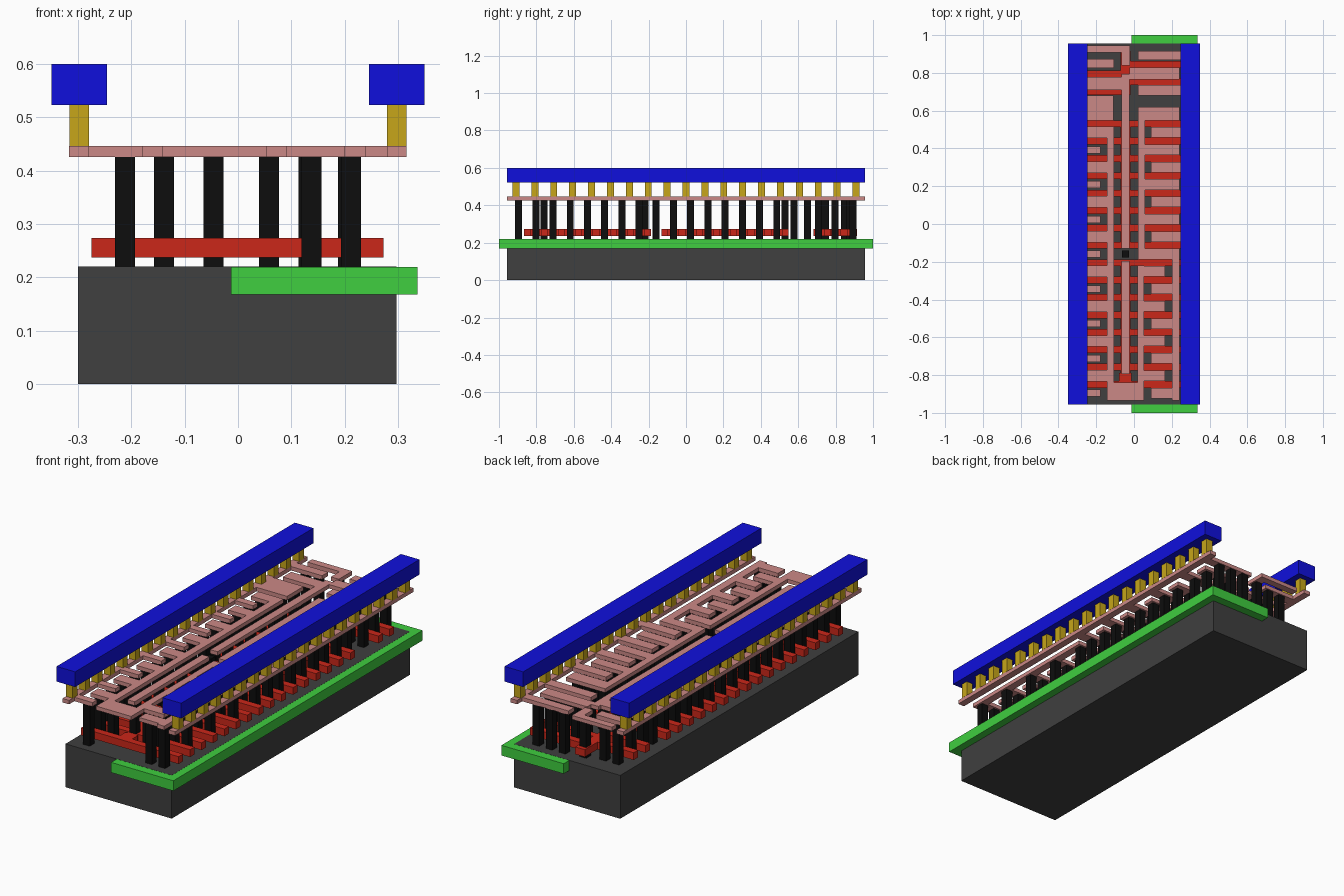
import bpy, bmesh


def material(name, rgb):
    m = bpy.data.materials.new(name)
    m.diffuse_color = (*rgb, 1)
    return m


DARK = material("dark_grey", (0.05, 0.05, 0.05))
GREEN = material("green", (0.05, 0.62, 0.05))
RED = material("red", (0.6, 0.02, 0.01))
BLACK = material("black", (0.004, 0.004, 0.004))
PINK = material("pink", (0.6, 0.25, 0.24))
GOLD = material("gold", (0.57, 0.38, 0.01))
BLUE = material("blue", (0.005, 0.005, 0.72))


def boxes(name, rects, z0, z1, mat):
    """One object made of boxes; each rect is (x0, x1, y0, y1)."""
    bm = bmesh.new()
    for x0, x1, y0, y1 in rects:
        geo = bmesh.ops.create_cube(bm, size=1)
        for v in geo["verts"]:
            v.co = (x1 if v.co.x > 0 else x0,
                    y1 if v.co.y > 0 else y0,
                    z1 if v.co.z > 0 else z0)
    me = bpy.data.meshes.new(name)
    bm.to_mesh(me)
    bm.free()
    me.materials.append(mat)
    ob = bpy.data.objects.new(name, me)
    bpy.context.collection.objects.link(ob)
    return ob


def strip(x0, x1, y, w):
    return (x0, x1, y - w / 2, y + w / 2)


def square(x, y, w=0.037):
    return (x - w / 2, x + w / 2, y - w / 2, y + w / 2)


L = 0.956          # half length of most layers
PITCH = 0.092      # spacing of the gate fingers
TOP = 0.577        # y of the first finger

# Base block and the well set into it
boxes("substrate", [(-0.3, 0.297, -L, L)], 0, 0.22, DARK)
boxes("well", [(-0.013, 0.337, -1, 1)], 0.168, 0.2195, GREEN)

# Gate fingers: sixteen full-width, four half-width, joined by spine bars
gates = [strip(-0.275, 0.273, TOP - PITCH * (k + 0.5), 0.036) for k in range(16)]
gates += [strip(-0.275, -0.02, y, 0.036) for y in (0.795, 0.70)]
gates += [strip(-0.07, 0.273, y, 0.036) for y in (0.845, 0.755)]
gates += [(-0.072, -0.018, y0, y1) for y0, y1 in
          ((-0.865, -0.187), (-0.13, 0.548), (0.683, 0.915))]
gates.append((-0.08, -0.013, -0.835, -0.79))
boxes("gates", gates, 0.237, 0.274, RED)

# Lower metal: supply rails, spines and interleaved comb fingers
metal = [(-0.317, -0.28, -L, L), (0.28, 0.316, -L, L)]
contacts = []
for k in range(17):
    y = TOP - PITCH * k
    # left comb
    if k % 2:
        metal.append(strip(-0.245, -0.143, y, 0.06))
        contacts += [square(-0.212, y), square(-0.139, y)]
    else:
        if k:
            metal.append(strip(-0.28, -0.178, y, 0.037))
        contacts.append(square(-0.212, y))
    # right comb: upper half, bridge, lower half
    if k < 8:
        if k % 2:
            metal.append(strip(0.09, 0.28, y, 0.056))
            contacts += [square(0.138, y), square(0.212, y)]
        else:
            metal.append(strip(0.057, 0.24, y, 0.056))
            contacts += [square(x, y) for x in (0.058, 0.132, 0.206)]
    elif k == 8:
        metal.append(strip(0.02, 0.24, y, 0.056))
        contacts += [square(x, y) for x in (0.058, 0.132, 0.206)]
    elif k % 2:
        metal.append(strip(0.054, 0.165, y, 0.056))
        contacts += [square(0.058, y), square(0.132, y)]
    else:
        metal.append(strip(0.09, 0.2, y, 0.056))
        contacts += [square(0.138, y), square(0.212, y)]
metal += [
    (-0.143, -0.105, -0.84, 0.515),     # left output spine
    (-0.143, 0.054, -0.935, -0.84),     # output bridge at the front
    (0.018, 0.054, -0.84, -0.22),       # right output spine
    (0.02, 0.057, -0.131, 0.62),        # upper shared spine
    (0.057, 0.24, 0.605, 0.62),
    (0.2, 0.24, -0.935, -0.187),        # lower shared spine
    (-0.065, -0.024, -0.795, -0.195),   # front gate line
    (-0.065, -0.024, -0.13, 0.795),     # back gate line
    (-0.28, -0.108, 0.548, 0.68),       # left supply block
    (-0.245, -0.065, 0.71, 0.777),      # small stage output, left
    (-0.024, 0.24, 0.765, 0.828),       # small stage output, right
    (-0.28, -0.105, 0.825, 0.873),
    (-0.245, -0.02, 0.908, 0.945),      # input line
    (-0.065, -0.02, 0.838, 0.908),
    (0.02, 0.28, 0.868, 0.915),
    (0.02, 0.28, 0.68, 0.735),
]
boxes("lower_metal", metal, 0.426, 0.446, PINK)

# Contacts of the small back stage and of the gate lines
for y in (0.65, 0.745, 0.848):
    contacts += [square(-0.212, y), square(-0.139, y)]
for y in (0.708, 0.797, 0.892):
    contacts += [square(x, y) for x in (0.058, 0.132, 0.206)]
contacts += [square(-0.046, y) for y in (-0.76, -0.22, -0.16, 0.53, 0.875)]
boxes("contacts", contacts, 0.22, 0.426, BLACK)

# Vias and the two upper power rails
vias = [square(x, 0.101 * i) for x in (-0.298, 0.298) for i in range(-9, 10)]
boxes("vias", vias, 0.446, 0.523, GOLD)
for side, x0 in (("left", -0.35), ("right", 0.246)):
    boxes(side + "_power_rail", [(x0, x0 + 0.104, -L, L)], 0.523, 0.6, BLUE)
